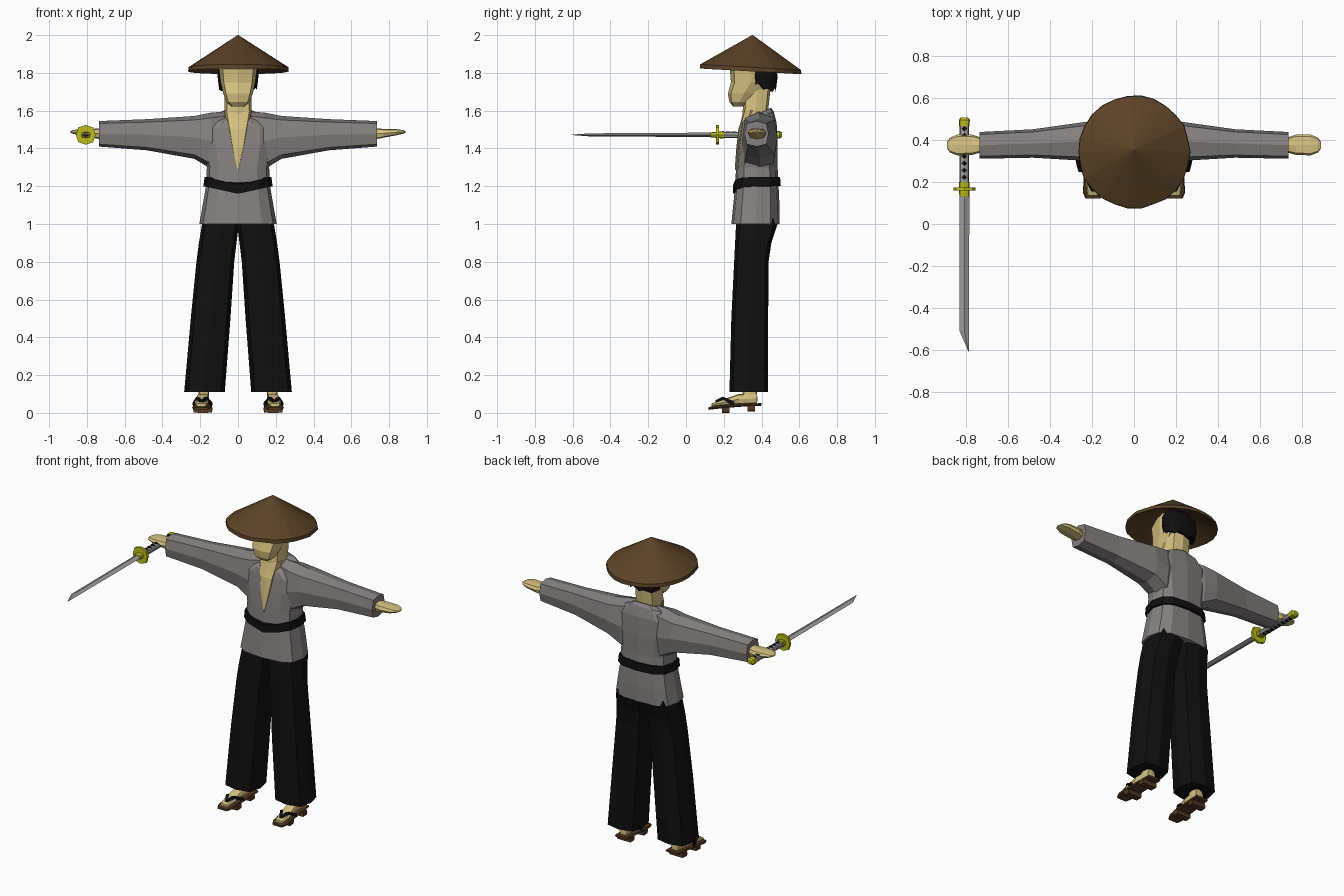
import bpy
import bmesh
import random
from math import sin, cos, pi, copysign

random.seed(4)
default_cube = bpy.data.objects.get("Cube")
if default_cube:
    bpy.data.objects.remove(default_cube, do_unlink=True)


def material(name, red, green, blue):
    mat = bpy.data.materials.new(name)
    mat.use_nodes = True
    colour = (red, green, blue, 1)
    mat.diffuse_color = colour
    mat.node_tree.nodes["Principled BSDF"].inputs["Base Color"].default_value = colour
    return mat


SKIN = material("skin", .68, .54, .22)
CLOTH = material("grey cloth", .235, .22, .215)
BLACK = material("black cloth", .005, .005, .005)
STRAW = material("brown straw", .105, .055, .02)
WOOD = material("dark wood", .09, .04, .015)
GOLD = material("yellow metal", .5, .5, .01)
STEEL = material("steel", .33, .33, .33)

# For each lofting axis: which axes the section's two coordinates lie on
PLANES = {"x": (1, 2, 0), "y": (0, 2, 1), "z": (0, 1, 2)}


def section(axis, pos, a0, a1, b0, b1, tilt=0, sides=8, power=.6, side=1):
    """Rounded box outline that fills a0..a1 by b0..b1 at one point of an axis."""
    u, v, w = PLANES[axis]
    points = []
    for i in range(sides):
        angle = 2 * pi * i / sides
        a, b = [copysign(abs(round(f, 6)) ** power, f) for f in (cos(angle), sin(angle))]
        co = [0, 0, 0]
        co[u] = (a0 + a1) / 2 + a * (a1 - a0) / 2
        co[v] = (b0 + b1) / 2 + b * (b1 - b0) / 2
        co[w] = pos + tilt * b
        co[0] *= side
        points.append(co)
    return points


def loft(name, axis, rows, mat, adjust=None, **options):
    """Skin a row of sections into one closed flat-shaded part."""
    bm = bmesh.new()
    rings = [[bm.verts.new(p) for p in section(axis, *row, **options)] for row in rows]
    for low, high in zip(rings, rings[1:]):
        for i in range(len(low)):
            j = (i + 1) % len(low)
            bm.faces.new((low[i], low[j], high[j], high[i]))
    bm.faces.new(rings[0])
    bm.faces.new(rings[-1])
    if adjust:
        for ring_index, ring in enumerate(rings):
            for i, vert in enumerate(ring):
                adjust(vert.co, ring_index, i)
    bmesh.ops.recalc_face_normals(bm, faces=bm.faces)
    mesh = bpy.data.meshes.new(name)
    bm.to_mesh(mesh)
    bm.free()
    mesh.materials.append(mat)
    obj = bpy.data.objects.new(name, mesh)
    bpy.context.collection.objects.link(obj)
    return obj


# Jacket body, with the collar rising toward the back
loft("jacket", "z", [
    (1.0, -.205, .205, .24, .495),
    (1.1, -.187, .187, .25, .495),
    (1.2, -.17, .17, .26, .49),
    (1.3, -.165, .165, .265, .485),
    (1.42, -.19, .19, .275, .485),
    (1.52, -.19, .19, .287, .48, .015),
    (1.565, -.13, .13, .293, .465, .03),
    (1.58, -.08, .08, .3, .45, .035),
], CLOTH, sides=12, power=.7)


# Belt, dipping to a point at the front
def dip_front(co, ring_index, i):
    if co.y < .36:
        co.z -= .04 * max(0, 1 - abs(co.x) / .18)


loft("belt", "z", [
    (1.2, -.183, .183, .248, .502),
    (1.25, -.177, .177, .25, .498),
], BLACK, dip_front, sides=12, power=.7)

# Neck and the bare chest in the open collar
loft("chest", "z", [
    (1.285, -.002, .002, .258, .3),
    (1.4, -.032, .032, .266, .32),
    (1.5, -.052, .052, .277, .34),
    (1.54, -.06, .06, .289, .36),
    (1.6, -.072, .072, .305, .38),
], SKIN, power=.5)
loft("neck", "z", [
    (1.5, -.07, .07, .3, .43),
    (1.6, -.072, .072, .3, .435),
    (1.74, -.07, .07, .31, .45),
], SKIN)

# Head and ragged hair under the hat
loft("head", "z", [
    (1.622, -.035, .035, .25, .3),
    (1.645, -.062, .062, .23, .34),
    (1.69, -.078, .078, .222, .39),
    (1.75, -.092, .092, .238, .45),
    (1.82, -.1, .1, .232, .465),
    (1.88, -.08, .08, .27, .43),
], SKIN)


def ragged(co, ring_index, i):
    if ring_index == 0:
        co.z += .02 * (i % 2) + max(0, .43 - co.y) * .5


loft("hair", "z", [
    (1.7, -.1, .1, .345, .475),
    (1.78, -.108, .108, .335, .485),
    (1.84, -.105, .105, .335, .475),
    (1.88, -.08, .08, .34, .44),
], BLACK, ragged, sides=16, power=.8)


# Conical hat, thin shell with a slightly uneven rim
def uneven(co, ring_index, i):
    if ring_index in (1, 2):
        wobble = random.Random(i).uniform(.97, 1)
        co.x *= wobble
        co.y = .345 + (co.y - .345) * wobble


loft("hat", "z", [
    (2.0, -.002, .002, .35, .354),
    (1.83, -.268, .268, .072, .612, -.015),
    (1.808, -.27, .27, .07, .615, -.015),
    (1.93, -.002, .002, .35, .354),
], STRAW, uneven, sides=26, power=1)

for label, s in (("left", 1), ("right", -1)):
    # Sleeve and open hand
    loft(label + "_sleeve", "x", [
        (.07, .32, .455, 1.33, 1.595),
        (.14, .295, .48, 1.29, 1.59),
        (.23, .3, .485, 1.345, 1.572),
        (.48, .315, .45, 1.39, 1.555),
        (.735, .31, .437, 1.41, 1.545),
    ], CLOTH, side=s)
    loft(label + "_hand", "x", [
        (.71, .345, .405, 1.445, 1.51),
        (.77, .328, .425, 1.457, 1.503),
        (.84, .326, .424, 1.47, 1.502),
        (.875, .34, .41, 1.478, 1.497),
        (.888, .36, .39, 1.483, 1.49),
    ], SKIN, side=s)

    # Wide trouser leg
    loft(label + "_trouser_leg", "z", [
        (.11, .07, .285, .23, .435),
        (.5, .04, .25, .24, .435),
        (.8, .02, .22, .255, .437),
        (.9, .008, .207, .26, .452),
        (1.0, -.005, .19, .265, .485),
        (1.06, -.005, .165, .28, .475),
    ], BLACK, side=s)

    # Foot and ankle
    loft(label + "_foot", "y", [
        (.135, .168, .222, .034, .05),
        (.2, .155, .23, .04, .072),
        (.28, .155, .22, .045, .1),
        (.375, .155, .21, .048, .105),
    ], SKIN, side=s)
    loft(label + "_ankle", "z", [
        (.06, .155, .21, .3, .378),
        (.16, .15, .21, .3, .375),
    ], SKIN, side=s)

    # Wooden sandal with two teeth and a forked strap
    loft(label + "_sandal", "y", [
        (.12, .16, .23, .016, .03),
        (.15, .145, .243, .02, .038),
        (.28, .136, .235, .032, .046),
        (.4, .135, .225, .038, .052),
    ], WOOD, side=s, power=.3)
    for part, y, bottom in (("front", .19, 0), ("back", .325, .008)):
        loft(f"{label}_sandal_{part}_tooth", "y", [
            (y, .137, .238, bottom, .04),
            (y + .04, .135, .236, bottom, .04),
        ], WOOD, side=s, power=.2)
    for part, reach in (("inner", -.046), ("outer", .042)):
        path = [(.155, .193, .058), (.195, .193 + reach * .5, .077), (.255, .19 + reach, .05)]
        loft(f"{label}_{part}_strap", "y", [
            (y, x - .009, x + .009, z - .012, z + .009) for y, x, z in path
        ], BLACK, side=s)

# Sword held level in the right hand
X, Z = -.806, 1.472


def sword_part(name, rows, mat, **options):
    """Rows give y, half width and half height around the sword's line."""
    loft(name, "y", [(y, X - w, X + w, Z - h, Z + h) for y, w, h in rows], mat, **options)


sword_part("sword_grip", [(.17, .022, .016), (.48, .022, .016)], STEEL)
sword_part("sword_pommel", [
    (.465, .025, .019), (.495, .026, .02), (.507, .016, .012)], GOLD)
sword_part("sword_guard", [(.158, .052, .052), (.174, .052, .052)], GOLD, power=.8)
sword_part("sword_collar", [(.13, .024, .013), (.2, .025, .02)], GOLD)
loft("sword_blade", "y", [
    (.16, X - .024, X + .024, Z - .012, Z + .012),
    (-.51, X - .022, X + .022, Z - .008, Z + .008),
    (-.605, X + .019, X + .021, Z - .001, Z + .001),
], STEEL, sides=4, power=1)

# Black diamonds of the grip wrapping, above and below
for i in range(8):
    y = .222 + i * .033
    for part, face in (("top", Z + .015), ("bottom", Z - .015)):
        loft(f"grip_{part}_diamond_{i}", "z", [
            (face - .003, X - .014, X + .014, y - .013, y + .013),
            (face + .003, X - .014, X + .014, y - .013, y + .013),
        ], BLACK, sides=4, power=1)
